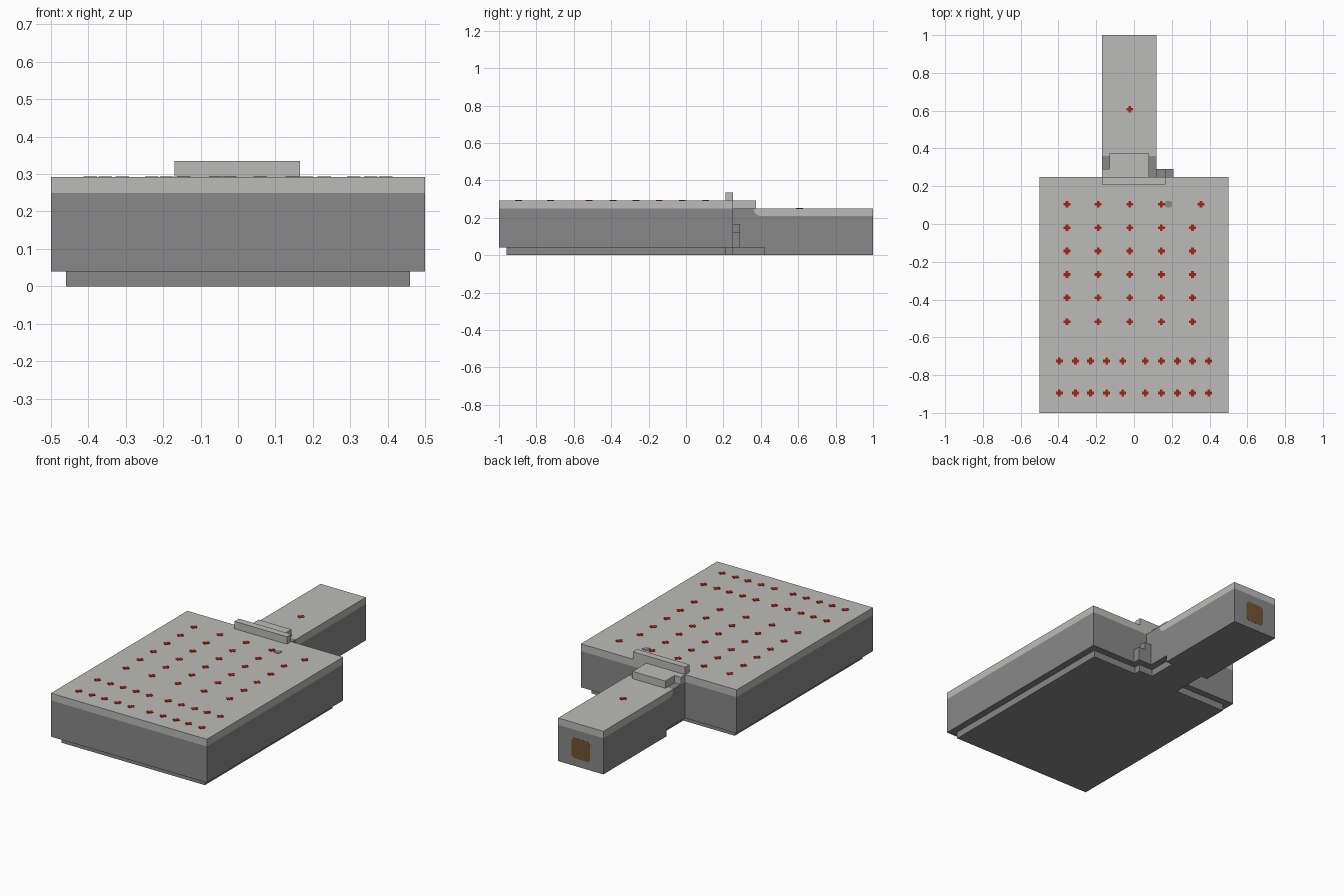
import bpy, bmesh
from mathutils import Vector

if "Cube" in bpy.data.objects:
    bpy.data.objects.remove(bpy.data.objects["Cube"], do_unlink=True)


def material(name, rgb):
    mat = bpy.data.materials.new(name)
    mat.use_nodes = True
    mat.diffuse_color = (*rgb, 1)
    mat.node_tree.nodes["Principled BSDF"].inputs["Base Color"].default_value = (*rgb, 1)
    return mat


ROOF = material("light_grey", (0.5, 0.5, 0.48))
WALL = material("mid_grey", (0.25, 0.25, 0.25))
RED = material("dark_red", (0.38, 0.015, 0.006))
BROWN = material("brown", (0.16, 0.09, 0.03))


def add_prism(bm, points, lo, hi, axis):
    """Extrude a flat outline from lo to hi along the given axis."""
    def place(p, h):
        return {"x": (h, *p), "y": (p[0], h, p[1]), "z": (*p, h)}[axis]
    face = bm.faces.new([bm.verts.new(place(p, lo)) for p in points])
    solid = bmesh.ops.extrude_face_region(bm, geom=[face])
    verts = [g for g in solid["geom"] if isinstance(g, bmesh.types.BMVert)]
    bmesh.ops.translate(bm, verts=verts, vec=Vector(place((0, 0), hi - lo)))


def finish(bm, name, mat):
    bmesh.ops.recalc_face_normals(bm, faces=bm.faces)
    mesh = bpy.data.meshes.new(name)
    bm.to_mesh(mesh)
    bm.free()
    mesh.materials.append(mat)
    obj = bpy.data.objects.new(name, mesh)
    bpy.context.collection.objects.link(obj)
    return obj


def prism(name, points, lo, hi, axis, mat):
    bm = bmesh.new()
    add_prism(bm, points, lo, hi, axis)
    return finish(bm, name, mat)


def box(name, x, y, z, mat):
    outline = [(x[0], y[0]), (x[1], y[0]), (x[1], y[1]), (x[0], y[1])]
    return prism(name, outline, *z, "z", mat)


def plus_outline(cx, cy, r, w):
    quarter = [(r, -w), (r, w), (w, w)]
    points = []
    for _ in range(4):
        points += [(cx + x, cy + y) for x, y in quarter]
        quarter = [(-y, x) for x, y in quarter]
    return points


# Main hall and its roof band
box("main_walls", (-0.5, 0.5), (-1, 0.25), (0.04, 0.25), WALL)
box("main_roof", (-0.5, 0.5), (-1, 0.25), (0.25, 0.292), ROOF)

# Inset plinth, running under the neck of the wing
plinth = [(-0.46, -0.96), (0.46, -0.96), (0.46, 0.21), (0.17, 0.21), (0.17, 0.25),
          (0.08, 0.25), (0.08, 0.42), (-0.13, 0.42), (-0.13, 0.21), (-0.46, 0.21)]
prism("plinth", plinth, 0, 0.04, "z", WALL)

# Rear wing, with a raised shoulder where it meets the hall
slope = [(0.39, 0.21), (0.37, 0.222), (0.36, 0.25)]
wing = [(0.25, 0.04), (0.42, 0.04), (0.42, 0), (1, 0), (1, 0.21)] + slope + [(0.25, 0.25)]
prism("wing_walls", wing, -0.17, 0.12, "x", WALL)
prism("wing_roof", [(1, 0.21), (1, 0.25)] + slope[::-1], -0.17, 0.12, "x", ROOF)

# Raised neck roof, its side block and the crossbar
box("neck_roof", (-0.13, 0.08), (0.25, 0.375), (0.25, 0.292), ROOF)
box("neck_side_roof", (-0.17, -0.13), (0.25, 0.29), (0.25, 0.292), ROOF)
box("crossbar", (-0.17, 0.166), (0.21, 0.25), (0.292, 0.335), ROOF)

# Stepped blocks in the corner beside the wing
box("tall_corner_block", (0.12, 0.166), (0.25, 0.29), (0.04, 0.166), WALL)
box("low_corner_block", (0.166, 0.208), (0.25, 0.29), (0.04, 0.12), WALL)

# Chamfered panel on the end of the wing
x0, x1, z0, z1, c = -0.085, 0.035, 0.045, 0.162, 0.015
panel = [(x0 + c, z0), (x1 - c, z0), (x1, z0 + c), (x1, z1 - c),
         (x1 - c, z1), (x0 + c, z1), (x0, z1 - c), (x0, z0 + c)]
prism("end_panel", panel, 0.998, 1.001, "y", BROWN)

# Rows of small red roof markers
columns = [-0.355, -0.19, -0.022, 0.145, 0.31]
spots = [(x, y) for y in (-0.02, -0.143, -0.267, -0.39, -0.518) for x in columns]
spots += [(x, 0.105) for x in columns[:4] + [0.355]]
spots += [(s * x, y) for y in (-0.725, -0.895) for s in (-1, 1)
          for x in (0.06, 0.145, 0.23, 0.31, 0.395)]
bm = bmesh.new()
for cx, cy in spots:
    add_prism(bm, plus_outline(cx, cy, 0.018, 0.007), 0.29, 0.294, "z")
add_prism(bm, plus_outline(-0.022, 0.607, 0.018, 0.007), 0.248, 0.252, "z")
finish(bm, "roof_markers", RED)

# Single grey marker beside the red one
prism("grey_marker", plus_outline(0.182, 0.105, 0.018, 0.012), 0.29, 0.294, "z", WALL)
